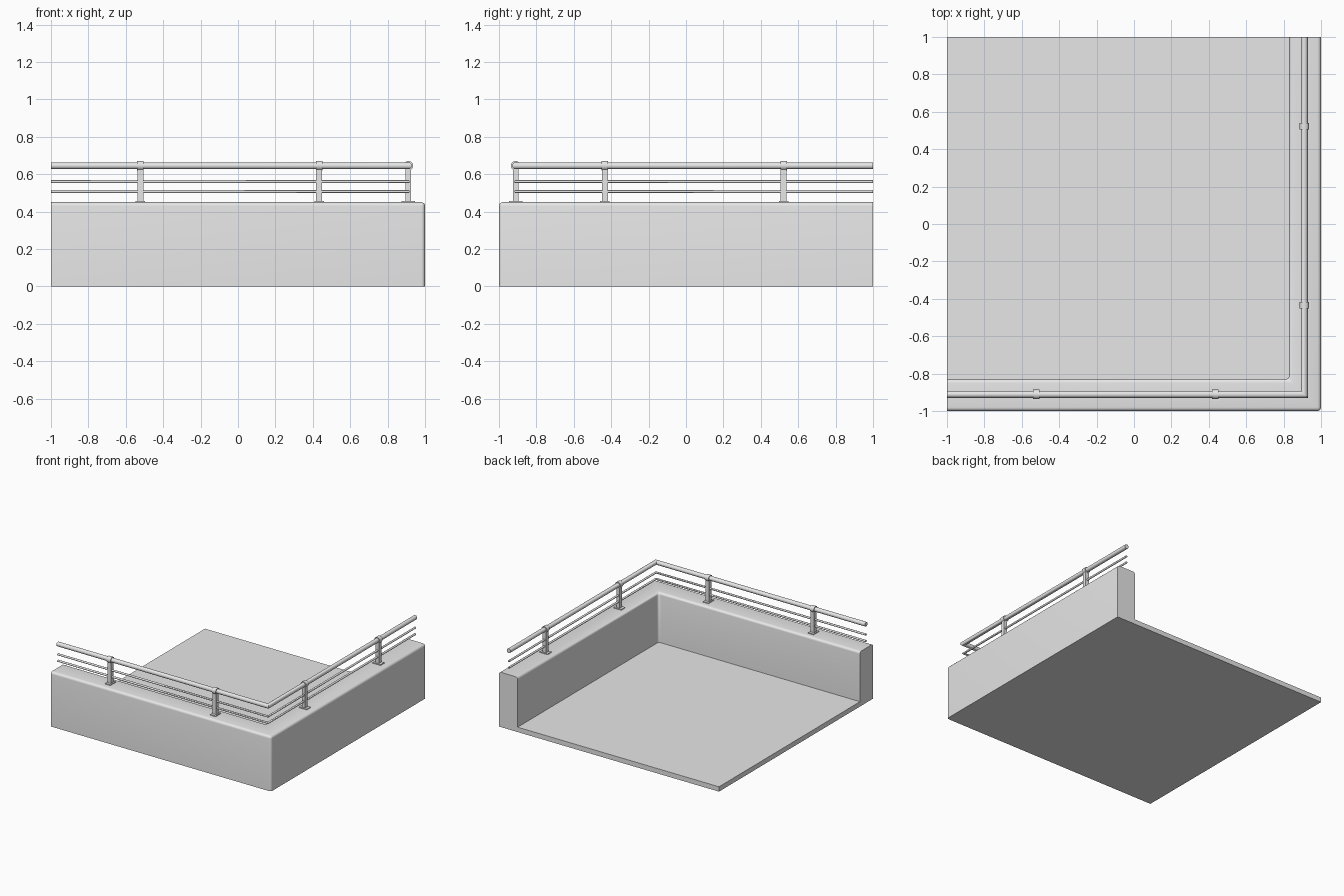
import bpy, bmesh, math
from mathutils import Matrix

if "Cube" in bpy.data.objects:
    bpy.data.objects.remove(bpy.data.objects["Cube"], do_unlink=True)

grey = bpy.data.materials.new("plain_grey")
grey.use_nodes = True
grey.diffuse_color = (0.8, 0.8, 0.8, 1)
grey.node_tree.nodes["Principled BSDF"].inputs["Base Color"].default_value = (0.8, 0.8, 0.8, 1)

RAIL = 0.911        # distance of the railing from the centre
WALL_TOP = 0.45
WALL_INNER = 0.83
FLOOR_TOP = 0.04
RAIL_Z = 0.645


def finish(bm, name):
    bmesh.ops.recalc_face_normals(bm, faces=bm.faces)
    mesh = bpy.data.meshes.new(name)
    bm.to_mesh(mesh)
    bm.free()
    mesh.materials.append(grey)
    obj = bpy.data.objects.new(name, mesh)
    bpy.context.collection.objects.link(obj)
    bpy.ops.object.select_all(action='DESELECT')
    obj.select_set(True)
    bpy.context.view_layer.objects.active = obj
    bpy.ops.object.shade_smooth_by_angle(angle=math.radians(35))
    return obj


def corner_sweep(profile):
    """Sweep (distance, z) points along the front and left sides with a mitred corner."""
    bm = bmesh.new()
    rings = [[bm.verts.new((x, y, z)) for x, y, z in ring] for ring in (
        [(-1, -s, z) for s, z in profile],
        [(s, -s, z) for s, z in profile],
        [(s, 1, z) for s, z in profile])]
    n = len(profile)
    for a, b in zip(rings, rings[1:]):
        for i in range(n):
            j = (i + 1) % n
            bm.faces.new((a[i], a[j], b[j], b[i]))
    bm.faces.new(rings[0])
    bm.faces.new(rings[-1])
    return bm


# Floor slab and corner parapet as one solid with softened edges
bm = corner_sweep([(1, 0), (1, WALL_TOP), (WALL_INNER, WALL_TOP),
                   (WALL_INNER, FLOOR_TOP), (-1, FLOOR_TOP), (-1, 0)])
bmesh.ops.remove_doubles(bm, verts=bm.verts, dist=0.0001)
bmesh.ops.recalc_face_normals(bm, faces=bm.faces)
bmesh.ops.dissolve_limit(bm, angle_limit=0.01, verts=bm.verts, edges=bm.edges)


def is_soft(edge):
    a, b = (v.co for v in edge.verts)
    on_top = min(a.z, b.z) > WALL_TOP - 0.001
    along_top = on_top and (a - b).length > 1
    upright = abs(a.z - b.z) > 0.3
    at_corner = abs(a.x + a.y) < 0.001 and a.x > 0
    return along_top or (upright and at_corner)


bmesh.ops.bevel(bm, geom=[e for e in bm.edges if is_soft(e)], offset=0.02,
                offset_type='OFFSET', segments=5, profile=0.5, affect='EDGES')
finish(bm, "floor_and_parapet")


# Handrail and the two thin rails
def rail(name, z, radius, sides):
    turn = [2 * math.pi * i / sides for i in range(sides)]
    finish(corner_sweep([(RAIL + radius * math.cos(t), z + radius * math.sin(t))
                         for t in turn]), name)


rail("handrail", RAIL_Z, 0.018, 24)
rail("upper_thin_rail", 0.56, 0.008, 12)
rail("lower_thin_rail", 0.507, 0.008, 12)


# Posts, each with a base plate and a collar around the handrail
def add_box(bm, size, z):
    bmesh.ops.create_cube(bm, size=1, matrix=Matrix.Translation((0, 0, z))
                          @ Matrix.Diagonal((*size, 1)))


def post(name, x, y, angle):
    bm = bmesh.new()
    height = RAIL_Z - WALL_TOP
    add_box(bm, (0.032, 0.03, height), WALL_TOP + height / 2)
    add_box(bm, (0.05, 0.072, 0.008), WALL_TOP + 0.003)
    bmesh.ops.create_cone(bm, cap_ends=True, segments=24, radius1=0.025, radius2=0.025,
                          depth=0.036, matrix=Matrix.Translation((0, 0, RAIL_Z))
                          @ Matrix.Rotation(math.pi / 2, 4, 'Y'))
    bm.transform(Matrix.Translation((x, y, 0)) @ Matrix.Rotation(angle, 4, 'Z'))
    finish(bm, name)


for number, place in enumerate((-0.522, 0.434), 1):
    post(f"front_post_{number}", place, -RAIL, 0)
    post(f"left_post_{number}", RAIL, -place, math.pi / 2)
